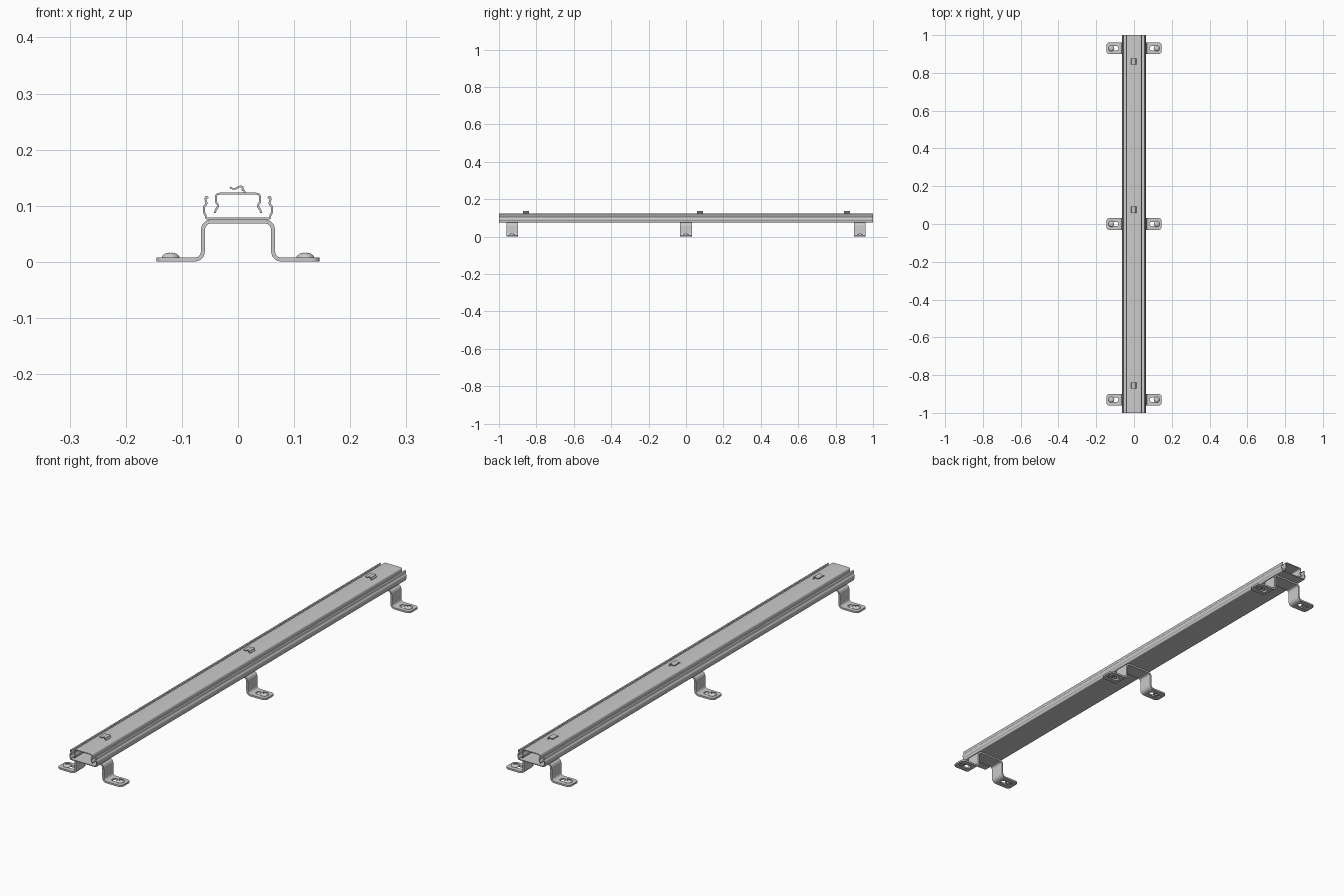
import bpy, bmesh, math
from mathutils import Vector

if "Cube" in bpy.data.objects:
    bpy.data.objects.remove(bpy.data.objects["Cube"])


def fillet(pts, r, n=6):
    """Round the inner corners of an open path with arcs."""
    p = [Vector(q) for q in pts]
    out = [p[0]]
    for a, b, c in zip(p, p[1:], p[2:]):
        u, v = (a - b), (c - b)
        lim = 0.49 * min(u.length, v.length)
        half = u.angle(v) / 2
        t = min(r / math.tan(half), lim) if half < 1.56 else lim
        s, e = b + u.normalized() * t, b + v.normalized() * t
        for i in range(n + 1):
            k = i / n
            out.append(s * (1 - k) ** 2 + b * 2 * k * (1 - k) + e * k ** 2)
    return out + [p[-1]]


def finish(name, bm):
    bmesh.ops.recalc_face_normals(bm, faces=bm.faces[:])
    me = bpy.data.meshes.new(name)
    bm.to_mesh(me)
    bm.free()
    ob = bpy.data.objects.new(name, me)
    bpy.context.collection.objects.link(ob)
    return ob


def smooth(ob):
    bpy.ops.object.select_all(action='DESELECT')
    bpy.context.view_layer.objects.active = ob
    ob.select_set(True)
    bpy.ops.object.shade_smooth_by_angle(angle=math.radians(35))


def sheet(name, path, thick, y0, y1, corner=0):
    """Bent sheet metal: xz path thickened and extruded along y."""
    bm = bmesh.new()
    rows = []
    for i, p in enumerate(path):
        d0 = (p - path[max(i - 1, 0)]).normalized()
        d1 = (path[min(i + 1, len(path) - 1)] - p).normalized()
        t = (d0 + d1).normalized()
        nrm = Vector((-t.y, t.x)) * thick / 2
        a, b = p + nrm, p - nrm
        rows.append([bm.verts.new((q.x, y, q.y)) for q, y in
                     ((a, y0), (b, y0), (b, y1), (a, y1))])
    for r, s in zip(rows, rows[1:]):
        for k in range(4):
            bm.faces.new((r[k], r[(k + 1) % 4], s[(k + 1) % 4], s[k]))
    bm.faces.new(rows[0])
    bm.faces.new(rows[-1])
    if corner:
        ends = [bm.edges.get((r[k], r[k + 1])) for r in (rows[0], rows[-1]) for k in (0, 2)]
        bmesh.ops.bevel(bm, geom=ends, offset=corner, segments=6, profile=0.5, affect='EDGES')
    return finish(name, bm)


def cut(ob, cutter):
    m = ob.modifiers.new("cut", 'BOOLEAN')
    m.object, m.solver = cutter, 'EXACT'
    bpy.context.view_layer.objects.active = ob
    bpy.ops.object.modifier_apply(modifier=m.name)
    bpy.data.objects.remove(cutter)


def mirrored(half):
    return [(-x, z) for x, z in half] + [(x, z) for x, z in reversed(half)]


# Outer rail: floor with curled side walls
outer = [(0.0535, 0.1135), (0.0565, 0.1165), (0.0585, 0.112), (0.0555, 0.104),
         (0.0610, 0.0975), (0.0610, 0.0885), (0.0575, 0.083), (0.0575, 0.077)]
smooth(sheet("outer_rail", fillet(mirrored(outer), 0.006, 5), 0.0035, -1, 1))

# Inner rail: inverted channel with grooved side walls
inner = [(0.0410, 0.0870), (0.0400, 0.0925), (0.0345, 0.0995),
         (0.0395, 0.1070), (0.0395, 0.1215)]
smooth(sheet("inner_rail", fillet(mirrored(inner), 0.009, 5), 0.0035, -1, 1))

# Hooked tabs on the inner rail
tab = [(0.0115, 0.121), (0.0115, 0.1275), (0.007, 0.1275), (0.0095, 0.134),
       (0.003, 0.1345), (-0.004, 0.1305), (-0.010, 0.1305), (-0.0145, 0.133)]
for y in (-0.855, 0.075, 0.86):
    smooth(sheet("hook_tab", fillet(tab, 0.004, 5), 0.003, y - 0.0165, y + 0.0165))

# Mounting bracket with rounded, slotted feet
leg = [(0.1455, 0.004), (0.0625, 0.004), (0.0625, 0.072)]
bracket = sheet("bracket", fillet(mirrored(leg), 0.017, 7), 0.007, -0.031, 0.031, 0.015)
for s in (-1, 1):
    bm = bmesh.new()
    ring = []
    for cx, a0 in ((0.122, -90), (0.094, 90)):
        for i in range(13):
            a = math.radians(a0 + 15 * i)
            ring.append(bm.verts.new((s * (cx + 0.0115 * math.cos(a)), 0.0115 * math.sin(a), -0.02)))
    f = bm.faces.new(ring)
    ex = bmesh.ops.extrude_face_region(bm, geom=[f])["geom"]
    bmesh.ops.translate(bm, vec=(0, 0, 0.045), verts=[v for v in ex if isinstance(v, bmesh.types.BMVert)])
    cut(bracket, finish("slot_cutter", bm))
smooth(bracket)

# Domed screw with cross recess
prof = [(0, 0.0005), (0.008, 0.0005), (0.008, 0.0075), (0.0155, 0.0075), (0.0155, 0.009),
        (0.0135, 0.0120), (0.010, 0.0145), (0.006, 0.0160), (0, 0.0167)]
bm = bmesh.new()
N = 24
rings = []
for r, z in prof:
    if r == 0:
        rings.append([bm.verts.new((0, 0, z))] * N)
    else:
        rings.append([bm.verts.new((r * math.cos(2 * math.pi * i / N), r * math.sin(2 * math.pi * i / N), z))
                      for i in range(N)])
for a, b in zip(rings, rings[1:]):
    for i in range(N):
        j = (i + 1) % N
        bm.faces.new(list(dict.fromkeys((a[i], a[j], b[j], b[i]))))
screw = finish("screw", bm)
for sx, sy in ((0.017, 0.003), (0.003, 0.017)):
    bm = bmesh.new()
    bmesh.ops.create_cube(bm, size=1)
    bmesh.ops.scale(bm, vec=(sx, sy, 0.01), verts=bm.verts[:])
    bmesh.ops.translate(bm, vec=(0, 0, 0.0175), verts=bm.verts[:])
    cut(screw, finish("recess_cutter", bm))
smooth(screw)


# Repeat bracket and screws along the rail
def place(src, loc):
    c = src.copy()
    c.location = loc
    bpy.context.collection.objects.link(c)


for y in (-0.93, 0, 0.93):
    place(bracket, (0, y, 0))
    for x in (-0.12, 0.12):
        place(screw, (x, y, 0))
for src in (bracket, screw):
    bpy.data.objects.remove(src)
